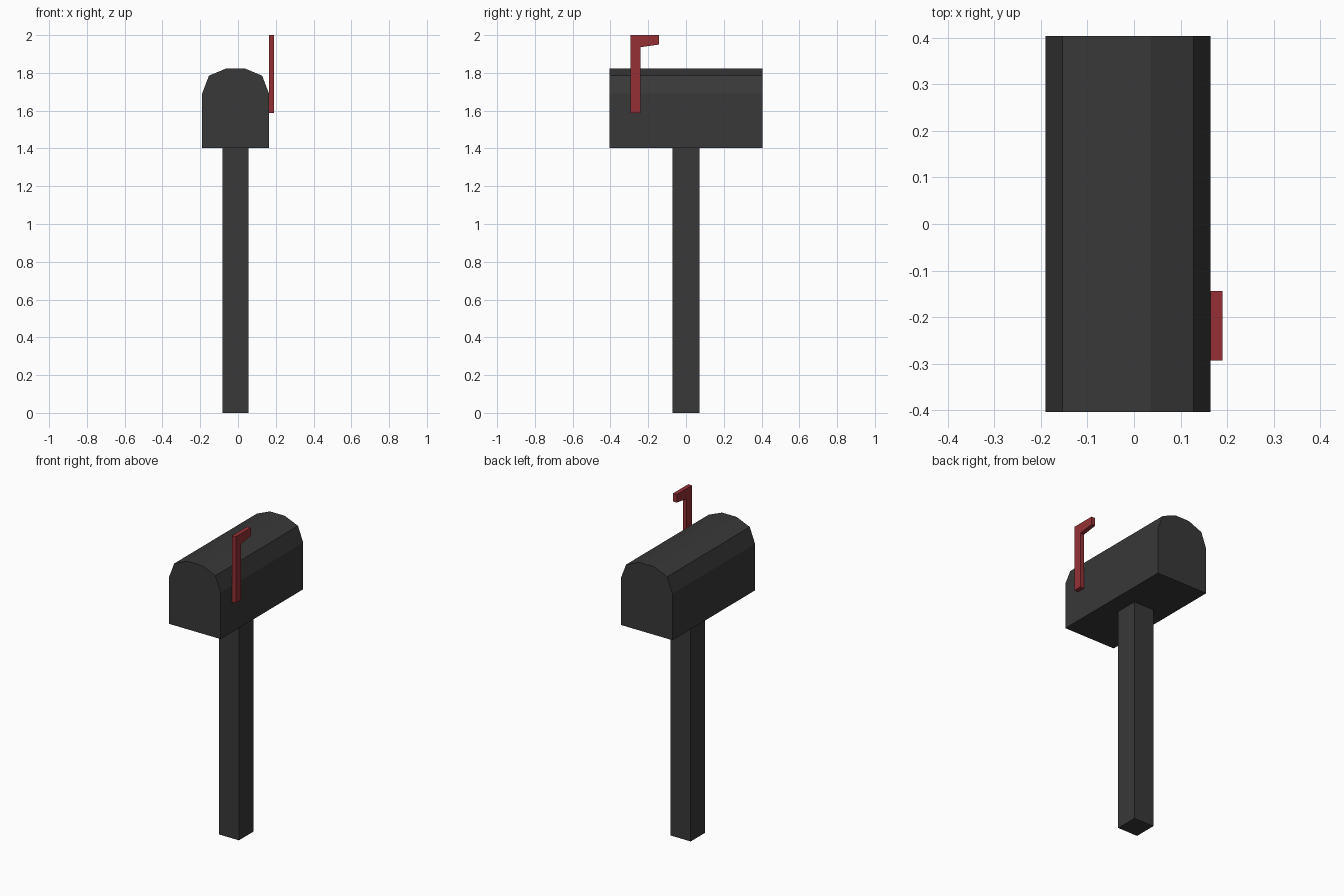
import bpy, bmesh
from mathutils import Vector

if "Cube" in bpy.data.objects:
    bpy.data.objects.remove(bpy.data.objects["Cube"])


def material(name, color):
    m = bpy.data.materials.new(name)
    m.diffuse_color = (*color, 1)
    m.use_nodes = True
    m.node_tree.nodes["Principled BSDF"].inputs["Base Color"].default_value = m.diffuse_color
    return m


def prism(name, profile, offset, mat):
    """Extrude a closed flat profile along an offset vector."""
    bm = bmesh.new()
    face = bm.faces.new([bm.verts.new(p) for p in profile])
    ext = bmesh.ops.extrude_face_region(bm, geom=[face], use_keep_orig=True)
    top = [v for v in ext["geom"] if isinstance(v, bmesh.types.BMVert)]
    bmesh.ops.translate(bm, verts=top, vec=Vector(offset))
    bmesh.ops.recalc_face_normals(bm, faces=bm.faces)
    mesh = bpy.data.meshes.new(name)
    bm.to_mesh(mesh)
    bm.free()
    mesh.materials.append(mat)
    obj = bpy.data.objects.new(name, mesh)
    bpy.context.collection.objects.link(obj)
    return obj


dark = material("dark_metal", (0.04, 0.04, 0.04))
red = material("red_paint", (0.3, 0.03, 0.035))
cx = -0.013  # the box and post sit left of centre to make room for the flag

# Square post
prism("post", [(cx + sx * 0.069, sy * 0.071, 0)
               for sx, sy in ((-1, -1), (1, -1), (1, 1), (-1, 1))],
      (0, 0, 1.402), dark)

# Box with a faceted arched roof, half outline mirrored
half = [(0.177, 1.402), (0.177, 1.69), (0.141, 1.785), (0.05, 1.823)]
outline = half + [(-x, z) for x, z in reversed(half)]
prism("mailbox", [(cx + x, -0.404, z) for x, z in outline], (0, 0.808, 0), dark)

# Raised signal flag on the right side
flag = [(-0.293, 1.588), (-0.241, 1.588), (-0.241, 1.936),
        (-0.144, 1.95), (-0.144, 2.0), (-0.293, 2.0)]
prism("signal_flag", [(0.164, y, z) for y, z in flag], (0.026, 0, 0), red)
